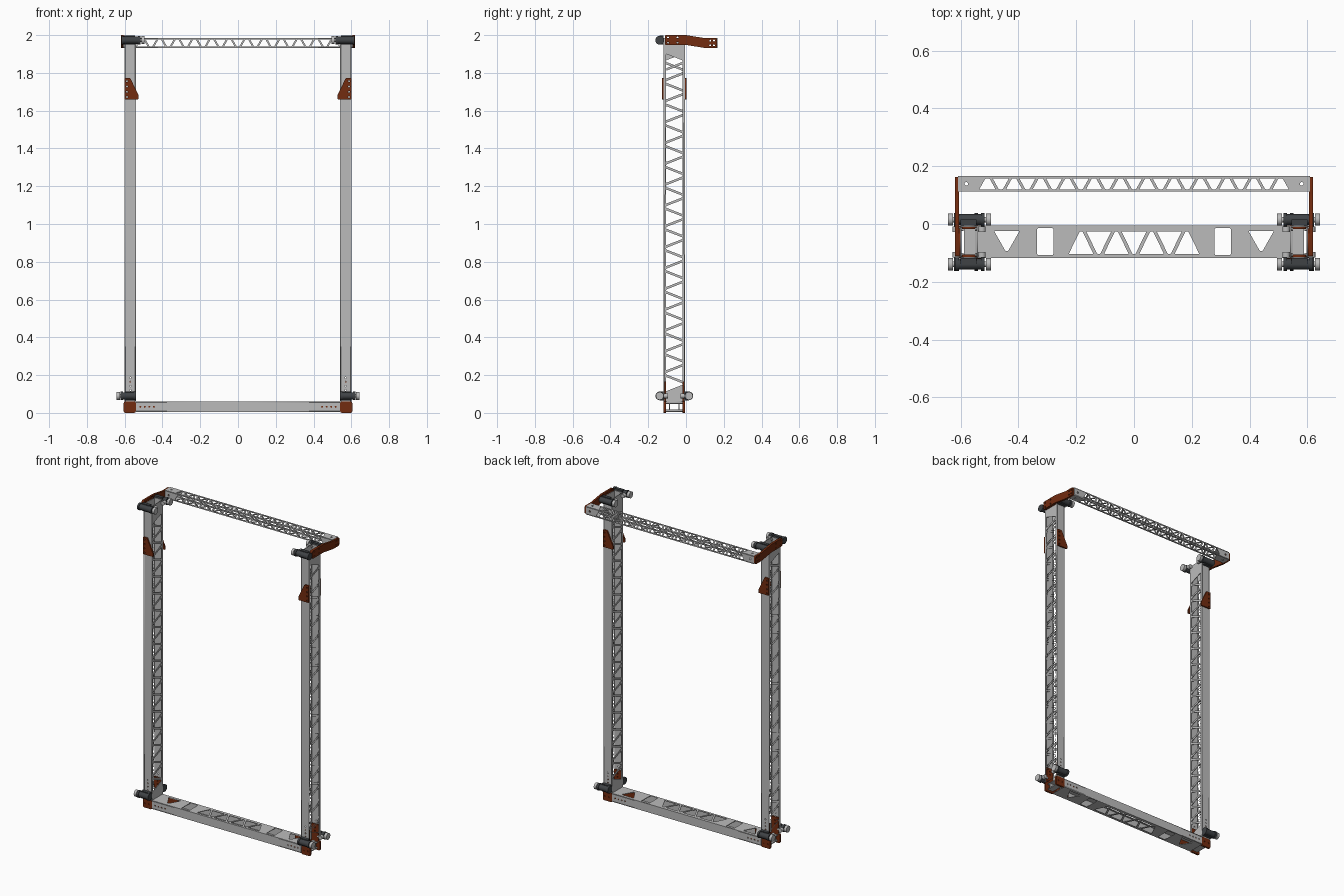
import bpy, bmesh, math
from mathutils import Vector, Matrix

if "Cube" in bpy.data.objects:
    bpy.data.objects.remove(bpy.data.objects["Cube"])


def material(name, rgb):
    m = bpy.data.materials.new(name)
    m.diffuse_color = (*rgb, 1)
    m.use_nodes = True
    m.node_tree.nodes["Principled BSDF"].inputs["Base Color"].default_value = m.diffuse_color
    return m


RED = material("rust_red", (0.17, 0.025, 0.005))
DARK = material("dark_grey", (0.05, 0.055, 0.06))
GREY = material("tube_grey", (0.5, 0.5, 0.5))
K = 100  # outlines are filled at a larger scale for a clean triangulation


def rect(u0, u1, v0, v1):
    return [(u0, v0), (u1, v0), (u1, v1), (u0, v1)]


def circle(u, v, r, n=12):
    return [(u + r * math.cos(2 * math.pi * i / n), v + r * math.sin(2 * math.pi * i / n)) for i in range(n)]


def rounded(pts, r):
    out = []
    for i, p in enumerate(pts):
        p = Vector(p)
        a = (Vector(pts[i - 1]) - p).normalized() * r
        b = (Vector(pts[(i + 1) % len(pts)]) - p).normalized() * r
        out += [tuple(p + a), tuple(p + (a + b) * 0.25), tuple(p + b)]
    return out


def zigzag(u0, u1, v0, v1, n, apex, strut, flip=0):
    """Row of alternating truss openings between diagonal struts."""
    p, holes = (u1 - u0) / n, []
    base = p - apex - strut
    for i in range(n):
        c = u0 + p * (i + 0.5)
        lo, hi = (v0, v1) if (i + flip) % 2 == 0 else (v1, v0)
        holes.append(rounded([(c - base, lo), (c + base, lo), (c + apex, hi), (c - apex, hi)], 0.003))
    return holes


def swap(holes):
    return [[(v, u) for u, v in h] for h in holes]


def plate(bm, axis, lo, hi, outline, holes=()):
    """Flat plate with openings, lying across the given axis from lo to hi."""
    cu = bpy.data.curves.new("tmp", 'CURVE')
    cu.dimensions, cu.fill_mode, cu.extrude = '2D', 'BOTH', K * (hi - lo) / 2
    for loop in [outline, *holes]:
        s = cu.splines.new('POLY')
        s.points.add(len(loop) - 1)
        for q, (u, v) in zip(s.points, loop):
            q.co = (u * K, v * K, 0, 1)
        s.use_cyclic_u = True
    ob = bpy.data.objects.new("tmp", cu)
    bpy.context.collection.objects.link(ob)
    bpy.context.view_layer.update()
    me = bpy.data.meshes.new_from_object(ob.evaluated_get(bpy.context.evaluated_depsgraph_get()))
    bpy.data.objects.remove(ob)
    m = (lo + hi) / 2
    for vert in me.vertices:
        u, v, w = vert.co / K
        vert.co = {'x': (w + m, u, v), 'y': (u, w + m, v), 'z': (u, v, w + m)}[axis]
    part = bmesh.new()
    part.from_mesh(me)
    bmesh.ops.remove_doubles(part, verts=part.verts, dist=1e-5)
    part.to_mesh(me)
    part.free()
    bm.from_mesh(me)
    bpy.data.meshes.remove(me)


def cyl(bm, axis, lo, hi, a, b, r, n=20):
    plate(bm, axis, lo, hi, circle(a, b, r, n))


def finish(bm, name, mat=GREY, mirror=True, smooth=False):
    bmesh.ops.recalc_face_normals(bm, faces=bm.faces)
    for side, sx in (("right", 1), ("left", -1))[:2 if mirror else 1]:
        me = bpy.data.meshes.new(name)
        b = bm.copy()
        if sx < 0:
            b.transform(Matrix.Scale(-1, 4, (1, 0, 0)))
            bmesh.ops.reverse_faces(b, faces=b.faces)
        b.to_mesh(me)
        b.free()
        me.materials.append(mat)
        if smooth:
            me.shade_smooth()
            me.set_sharp_from_angle(angle=math.radians(35))
        bpy.context.collection.objects.link(bpy.data.objects.new(f"{name}_{side}" if mirror else name, me))
    bm.free()


Y0, Y1, YM, T = -0.118, -0.006, -0.062, 0.004

# upright posts: hollow tubes, side walls cut into opposed zigzags
bm = bmesh.new()
side = rect(Y0, Y1, 0.06, 1.985)
for k, x in enumerate((0.54, 0.60 - T)):
    plate(bm, 'x', x, x + T, side, swap(zigzag(0.125, 1.89, Y0 + 0.013, Y1 - 0.013, 32, 0.004, 0.0135, k)))
for y in (Y0, Y1 - T):
    plate(bm, 'y', y, y + T, rect(0.54 + T, 0.60 - T, 0.06, 1.985),
          [circle(0.57, 0.12 + 0.022 * i, 0.004) for i in range(4)])
finish(bm, "upright_post")

# bottom beam with truss cutouts on top and underside
bm = bmesh.new()
cuts = zigzag(-0.2135, 0.2135, Y0 + 0.014, Y1 - 0.02, 7, 0.005, 0.013)
for s in (-1, 1):
    cuts.append(rounded(rect(s * 0.307 - 0.028, s * 0.307 + 0.028, Y0 + 0.01, Y1 - 0.008), 0.005))
    c = s * 0.44
    cuts.append(rounded([(c - 0.044, Y1 - 0.018), (c + 0.044, Y1 - 0.018),
                         (c + 0.005, Y0 + 0.025), (c - 0.005, Y0 + 0.025)], 0.003))
for z in (0.005, 0.06 - T):
    plate(bm, 'z', z, z + T, rect(-0.54, 0.54, Y0, Y1), cuts)
bolts = [circle(s * (0.445 + 0.024 * i), 0.032, 0.005) for s in (-1, 1) for i in range(4)]
for y in (Y0, Y1 - T):
    plate(bm, 'y', y, y + T, rect(-0.54, 0.54, 0.005 + T, 0.06 - T), bolts)
finish(bm, "bottom_beam", mirror=False)

# rear top crossbar, zigzag on all four walls
bm = bmesh.new()
YA, YB, ZA, ZB = 0.112, 0.166, 1.932, 1.985
bar_cuts = [zigzag(-0.53, 0.53, v0 + 0.008, v1 - 0.008, 23, 0.007, 0.011)
            + [circle(s * 0.58, (v0 + v1) / 2, 0.006) for s in (-1, 1)] for v0, v1 in ((YA, YB), (ZA, ZB))]
for z in (ZA, ZB - T):
    plate(bm, 'z', z, z + T, rect(-0.608, 0.608, YA, YB), bar_cuts[0])
for y in (YA, YB - T):
    plate(bm, 'y', y, y + T, rect(-0.608, 0.608, ZA + T, ZB - T), bar_cuts[1])
finish(bm, "rear_crossbar", mirror=False)

# side arms carrying the crossbar
bm = bmesh.new()
arm = rounded([(-0.112, 1.948), (0.0, 1.948), (0.1, 1.932), (0.163, 1.932),
               (0.163, 1.984), (0.1, 1.984), (0.0, 2.0), (-0.112, 2.0)], 0.006)
holes = [circle(y, z, 0.005) for y in (-0.095, -0.045) for z in (1.96, 1.988)]
holes += [circle(y, z, 0.005) for y in (0.128, 0.148) for z in (1.946, 1.971)]
plate(bm, 'x', 0.606, 0.619, arm, holes)
plate(bm, 'x', 0.6, 0.606, rect(Y0 + 0.006, Y1 - 0.01, 1.95, 1.998), holes[:4])
finish(bm, "crossbar_arm", RED)

# gussets on the front and back of the posts
bm = bmesh.new()
shape = rounded([(0.60, 1.66), (0.60, 1.772), (0.57, 1.772), (0.526, 1.68), (0.526, 1.66)], 0.004)
holes = [circle(0.588, 1.672 + 0.028 * i, 0.005) for i in range(4)]
for y in (Y0 - 0.009, Y1):
    plate(bm, 'y', y, y + 0.009, shape, holes)
finish(bm, "post_gusset", RED)

# corner brackets: L plates inside the tubes plus exposed outer corner
bm = bmesh.new()
ell = [(0.425, 0.01), (0.595, 0.01), (0.595, 0.165), (0.546, 0.165), (0.546, 0.054), (0.425, 0.054)]
corner = rounded([(0.541, 0.0), (0.605, 0.0), (0.605, 0.06), (0.541, 0.06)], 0.008)
for y, o in ((Y0 + T, Y0), (Y1 - T - 0.008, Y1 - 0.012)):
    plate(bm, 'y', y, y + 0.008, ell, [circle(0.57, 0.12 + 0.022 * i, 0.004) for i in range(2)])
    plate(bm, 'y', o, o + 0.012, corner, [circle(0.56, 0.03, 0.005), circle(0.59, 0.03, 0.005)])
finish(bm, "corner_bracket", RED)

# spacer between the corner brackets
bm = bmesh.new()
for z in (0.012, 0.046):
    plate(bm, 'z', z, z + 0.006, rect(0.548, 0.588, -0.106, -0.018))
for y in (-0.09, -0.04):
    plate(bm, 'y', y, y + 0.006, rect(0.548, 0.588, 0.018, 0.046))
finish(bm, "corner_spacer")

# roller assemblies at the four post ends, front and back
for name, z, a, b, w0, w1, xg in (("lower", 0.09, 0.54, 0.622, 0.626, 0.643, 0.614),
                                  ("upper", 1.973, 0.517, 0.618, 0.495, 0.512, 0.526)):
    for where, s in (("front", -1), ("back", 1)):
        y = YM + s * 0.077
        inner = YM + s * 0.056
        bm = bmesh.new()
        cyl(bm, 'x', a, b, y, z, 0.019)
        for x in (a, b - 0.012):
            cyl(bm, 'x', x, x + 0.012, y, z, 0.023)
        plate(bm, 'x', 0.545, 0.6, rect(min(y, inner), max(y, inner), z - 0.024, z + 0.024))
        finish(bm, f"{name}_{where}_roller_mount", DARK, smooth=True)
        bm = bmesh.new()
        cyl(bm, 'x', w0, w1, y, z, 0.021, 24)
        cyl(bm, 'x', min(b, w0 + 0.003), max(a, w1 - 0.003), y, z, 0.009)
        yg = YM + s * 0.044
        cyl(bm, 'y', yg - 0.01, yg + 0.01, xg, z, 0.013)
        cyl(bm, 'x', min(xg, 0.59), max(xg, 0.55), yg, z, 0.006)
        finish(bm, f"{name}_{where}_roller", smooth=True)
